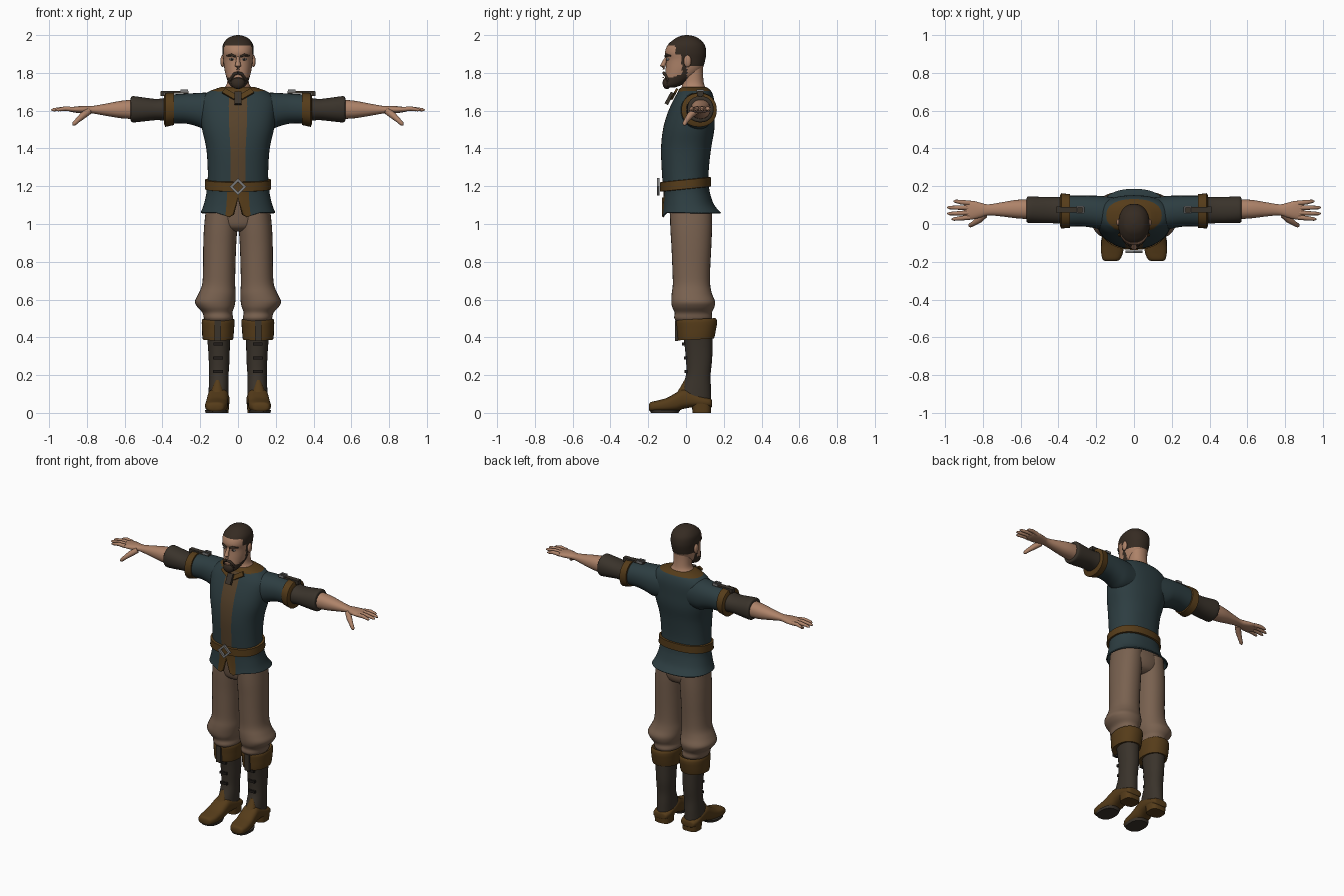
import bpy, bmesh, math
from mathutils import Vector, Matrix


def mat(name, r, g, b):
    m = bpy.data.materials.new(name)
    m.diffuse_color = (r, g, b, 1)
    return m


SKIN = mat("skin", .42, .225, .14)
HAIR = mat("dark_hair", .036, .024, .016)
TEAL = mat("teal_cloth", .026, .047, .053)
TRIM = mat("brown_leather", .092, .045, .010)
STRIP = mat("tan_brown_strip", .095, .055, .024)
DARK = mat("dark_leather", .042, .033, .024)
TAN = mat("trouser_cloth", .19, .12, .079)
METAL = mat("grey_metal", .2, .2, .2)
BLACK = mat("near_black", .015, .012, .01)
EYE = mat("eye_white", .5, .48, .45)


def finish(name, bm, mats, mirror=False, angle=40):
    bmesh.ops.recalc_face_normals(bm, faces=bm.faces[:])
    me = bpy.data.meshes.new(name)
    bm.to_mesh(me)
    bm.free()
    for m in mats:
        me.materials.append(m)
    me.polygons.foreach_set("use_smooth", [True] * len(me.polygons))
    me.set_sharp_from_angle(angle=math.radians(angle))
    ob = bpy.data.objects.new(name, me)
    bpy.context.collection.objects.link(ob)
    if mirror:
        ob.modifiers.new("mirror", 'MIRROR').use_mirror_merge = False
    return ob


def smooth_rows(rows, k):
    # Catmull-Rom interpolation between the given rows
    out = []
    for i in range(len(rows) - 1):
        a, b, c, d = rows[max(i - 1, 0)], rows[i], rows[i + 1], rows[min(i + 2, len(rows) - 1)]
        for s in range(k):
            t = s / k
            out.append([.5 * (2 * q + (r - p) * t + (2 * p - 5 * q + 4 * r - u) * t * t
                              + (3 * q - p - 3 * r + u) * t ** 3) for p, q, r, u in zip(a, b, c, d)])
    return out + [list(rows[-1])]


def loft(name, axis, rows, mats, rule=None, n=32, k=4, p=2.2, mirror=False, cap=True, warp=None):
    # each row: position along the axis, then min/max of the two other axes
    if k > 1:
        rows = smooth_rows(rows, k)
    bm = bmesh.new()
    rings = []
    for t, a0, a1, b0, b1 in rows:
        ring = []
        for j in range(n):
            th = 2 * math.pi * j / n
            s, c = math.sin(th), -math.cos(th)
            a = (a0 + a1) / 2 + (a1 - a0) / 2 * math.copysign(abs(s) ** (2 / p), s)
            b = (b0 + b1) / 2 + (b1 - b0) / 2 * math.copysign(abs(c) ** (2 / p), c)
            co = {'x': (t, a, b), 'y': (a, t, b), 'z': (a, b, t)}[axis]
            ring.append(bm.verts.new(warp(*co) if warp else co))
        rings.append(ring)
    for r0, r1 in zip(rings, rings[1:]):
        for j in range(n):
            f = bm.faces.new((r0[j], r0[(j + 1) % n], r1[(j + 1) % n], r1[j]))
            if rule:
                f.material_index = rule(f.calc_center_median(), min(j, n - 1 - j))
    if cap:
        for ring in (rings[0], rings[-1]):
            f = bm.faces.new(ring)
            if rule:
                f.material_index = rule(f.calc_center_median(), n)
    return finish(name, bm, mats, mirror)


def tube(name, pts, radii, m, n=10, mirror=True):
    bm = bmesh.new()
    pts = [Vector(q) for q in pts]
    rings = []
    for i, q in enumerate(pts):
        d = pts[min(i + 1, len(pts) - 1)] - pts[max(i - 1, 0)]
        rot = d.to_track_quat('Z', 'Y')
        rings.append([bm.verts.new(q + rot @ Vector((radii[i] * math.cos(6.28319 * j / n),
                                                     radii[i] * math.sin(6.28319 * j / n), 0))) for j in range(n)])
    for r0, r1 in zip(rings, rings[1:]):
        for j in range(n):
            bm.faces.new((r0[j], r0[(j + 1) % n], r1[(j + 1) % n], r1[j]))
    bm.faces.new(rings[0])
    bm.faces.new(rings[-1])
    return finish(name, bm, [m], mirror, 60)


def box(name, loc, size, m, mirror=False, rot=(0, 0, 0)):
    bm = bmesh.new()
    bmesh.ops.create_cube(bm, size=1, matrix=Matrix.Diagonal((*size, 1)))
    ob = finish(name, bm, [m], mirror)
    r = Matrix.Rotation(rot[2], 4, 'Z') @ Matrix.Rotation(rot[1], 4, 'Y') @ Matrix.Rotation(rot[0], 4, 'X')
    ob.data.transform(Matrix.Translation(loc) @ r)
    return ob


def ball(name, loc, size, m, mirror=False):
    bm = bmesh.new()
    bmesh.ops.create_uvsphere(bm, u_segments=20, v_segments=12, radius=1,
                              matrix=Matrix.Translation(loc) @ Matrix.Diagonal((*size, 1)))
    return finish(name, bm, [m], mirror, 80)


# tunic body with front strip and neck trim
def tunic_rule(c, col):
    if c.z > 1.705 + .1 * min(c.y, 0):
        return 1
    return 2 if col < 2 else 0


loft("tunic_body", 'z', [
    (1.17, -.163, .163, -.12, .12), (1.28, -.16, .16, -.128, .12), (1.40, -.168, .168, -.132, .133),
    (1.50, -.19, .19, -.122, .15), (1.58, -.20, .20, -.10, .152), (1.65, -.20, .20, -.07, .15),
    (1.695, -.165, .165, -.045, .138), (1.715, -.12, .12, -.035, .122), (1.725, -.09, .09, -.02, .108)],
    [TEAL, TRIM, STRIP], tunic_rule, n=64, k=5, p=2.3)


# tunic skirt with open front notch and leather edges
def skirt_warp(x, y, z):
    if y < 0:
        z = max(z, 1.14 - 2.8 * abs(x)) if z < 1.15 else z
        z -= .03 * max(0, 1 - abs(abs(x) - .045) / .07) * max(0, (1.14 - z) / .1)
    return x, y, z


skirt = loft("tunic_skirt", 'z', [
    (1.21, -.165, .165, -.12, .12), (1.16, -.168, .168, -.118, .128), (1.10, -.182, .182, -.122, .15),
    (1.06, -.198, .198, -.128, .186)], [TEAL, TRIM], lambda c, col: int(col < 3),
    n=64, k=6, p=2.3, cap=False, warp=skirt_warp)
skirt.modifiers.new("thickness", 'SOLIDIFY').thickness = .008

# belt, tilted up at the back, and diamond buckle
belt = loft("belt", 'z', [
    (1.178, -.165, .165, -.125, .122), (1.18, -.176, .176, -.137, .132), (1.228, -.174, .174, -.137, .132),
    (1.23, -.16, .16, -.125, .122)], [TRIM], n=48, k=1, p=2.3, warp=lambda x, y, z: (x, y, z + .1 * y + .006))
for i in range(4):
    a = math.pi / 4 + i * math.pi / 2
    box("buckle_bar", (.026 * math.cos(a), -.147, 1.197 + .026 * math.sin(a)), (.013, .014, .064),
        METAL, rot=(0, -a, 0))

# collar V, lace and trim
for s in (-1, 1):
    box("collar_flap", (s * .045, -.062, 1.688), (.075, .012, .03), TRIM, rot=(-.6, s * -.5, s * .3))
box("throat_lace", (0, -.088, 1.665), (.038, .02, .07), DARK, rot=(-.5, 0, 0))

# sleeves, trim bands and cuffs
loft("sleeve", 'x', [
    (.10, -.04, .14, 1.50, 1.69), (.17, -.03, .148, 1.50, 1.695), (.22, -.02, .15, 1.518, 1.693),
    (.28, -.012, .15, 1.532, 1.69), (.36, -.015, .15, 1.532, 1.685)], [TEAL], mirror=True)
loft("sleeve_band", 'x', [
    (.338, -.01, .15, 1.54, 1.685), (.34, -.02, .158, 1.524, 1.696), (.385, -.024, .163, 1.514, 1.692),
    (.392, -.01, .15, 1.53, 1.675)], [TRIM], k=1, mirror=True)
loft("arm_cuff", 'x', [
    (.37, 0, .145, 1.545, 1.67), (.43, .004, .142, 1.55, 1.662), (.50, .004, .144, 1.543, 1.67),
    (.555, .006, .146, 1.538, 1.677), (.567, .01, .14, 1.545, 1.67), (.568, .02, .13, 1.555, 1.66)],
    [DARK], k=3, mirror=True)
box("shoulder_strap", (.335, .075, 1.697), (.145, .03, .012), DARK, True)
for y in (.058, .092):
    box("strap_buckle_side", (.285, y, 1.704), (.04, .007, .014), METAL, True)
for x in (.268, .302):
    box("strap_buckle_end", (x, .075, 1.704), (.007, .04, .014), METAL, True)
box("strap_tip", (.40, .075, 1.69), (.02, .034, .025), DARK, True)

# forearms and hands
loft("forearm", 'x', [
    (.54, .025, .13, 1.555, 1.66), (.62, .03, .128, 1.56, 1.652), (.70, .04, .115, 1.573, 1.637),
    (.77, .046, .104, 1.585, 1.625), (.81, .035, .112, 1.586, 1.625), (.85, .025, .122, 1.588, 1.623),
    (.885, .025, .122, 1.594, 1.618), (.90, .035, .112, 1.60, 1.613)], [SKIN], n=24, mirror=True)
for y0, x1, y1 in ((.035, .965, .026), (.06, .988, .055), (.086, .988, .087), (.111, .955, .12)):
    tube("finger", [(.87, y0, 1.607), (.915, (y0 + y1) / 2, 1.611), (x1 - .012, y1, 1.605), (x1, y1, 1.602)],
         [.013, .012, .009, .004], SKIN)
tube("thumb", [(.79, .05, 1.597), (.82, .022, 1.575), (.85, .002, 1.548), (.868, -.008, 1.53), (.874, -.01, 1.523)],
     [.018, .018, .013, .011, .004], SKIN)

# neck and head
loft("neck", 'z', [(1.66, -.1, .1, -.05, .115), (1.705, -.085, .085, -.032, .112), (1.74, -.06, .06, -.02, .096),
                   (1.79, -.055, .055, -.02, .09), (1.84, -.055, .055, -.02, .09)], [SKIN])


def head_rule(c, col):
    hairline = 1.945 if c.y < -.055 else (1.895 if c.y < -.022 else (1.80 if c.y < .005 else 1.835))
    beard = c.y < .005 and c.z < (1.775 if c.y < -.085 else 1.772 + .35 * max(0, c.y + .085))
    return int(c.z > hairline or beard)


loft("head", 'z', [
    (1.722, -.025, .025, -.108, -.06), (1.738, -.045, .045, -.115, -.02), (1.775, -.061, .061, -.112, .04),
    (1.82, -.072, .072, -.108, .085), (1.87, -.078, .078, -.104, .102), (1.91, -.083, .083, -.111, .107),
    (1.95, -.079, .079, -.095, .098), (1.98, -.058, .058, -.06, .07), (1.994, -.032, .032, -.033, .042),
    (2.0, -.006, .006, -.004, .01)], [SKIN, HAIR], head_rule, n=64, k=6, p=2.2)
ball("chin_beard", (0, -.101, 1.746), (.036, .023, .032), HAIR)
tube("moustache", [(0, -.118, 1.800), (.018, -.113, 1.795), (.034, -.1, 1.776), (.04, -.092, 1.755)],
     [.008, .009, .008, .005], HAIR)
box("lip", (0, -.121, 1.776), (.026, .008, .006), SKIN)
tube("nose", [(0, -.1, 1.885), (0, -.113, 1.862), (0, -.123, 1.836), (0, -.117, 1.818)],
     [.008, .011, .016, .009], SKIN, mirror=False)
ball("ear", (.082, .008, 1.862), (.011, .02, .032), SKIN, True)
tube("eyebrow", [(.012, -.109, 1.887), (.035, -.105, 1.895), (.06, -.082, 1.89)], [.006, .007, .004], HAIR)
ball("eye_white", (.033, -.096, 1.872), (.014, .009, .006), EYE, True)
ball("iris", (.033, -.102, 1.872), (.006, .005, .006), BLACK, True)

# trousers
loft("hips", 'z', [(.96, -.06, .06, -.03, .09), (.985, -.13, .13, -.07, .125), (1.05, -.168, .168, -.085, .138),
                   (1.16, -.16, .16, -.1, .115)], [TAN])
loft("trouser_leg", 'z', [
    (1.08, .0, .17, -.085, .138), (.98, .004, .18, -.083, .138), (.88, .01, .184, -.077, .134),
    (.76, .014, .185, -.072, .128), (.68, .015, .19, -.07, .128), (.63, .012, .21, -.076, .138),
    (.59, .014, .228, -.078, .154), (.56, .02, .215, -.073, .15), (.53, .03, .188, -.06, .137),
    (.50, .026, .18, -.062, .138), (.475, .04, .165, -.04, .12)], [TAN], mirror=True)

# boots: folded cuff, shaft, foot, heel, straps
loft("boot_cuff", 'z', [
    (.478, .045, .165, -.03, .13), (.494, .022, .187, -.05, .155), (.475, .018, .192, -.052, .165),
    (.43, .022, .190, -.047, .158), (.386, .026, .186, -.042, .148), (.392, .045, .165, -.01, .13)],
    [TRIM], k=2, mirror=True, warp=lambda x, y, z: (x, y, z + .05 * y))
loft("boot_shaft", 'z', [
    (.45, .04, .17, -.02, .14), (.36, .043, .160, -.008, .14), (.28, .045, .155, 0, .138),
    (.2, .05, .153, .0, .13), (.13, .05, .155, -.025, .132), (.07, .05, .158, -.05, .133)], [DARK], mirror=True)
loft("boot_foot", 'y', [
    (-.197, .10, .145, .018, .04), (-.188, .075, .165, .008, .056), (-.15, .058, .174, .006, .066),
    (-.10, .054, .172, .006, .08), (-.05, .052, .166, .01, .108), (-.01, .05, .162, .022, .128),
    (.04, .045, .162, .03, .11), (.10, .045, .162, .03, .085), (.132, .055, .152, .03, .075),
    (.138, .075, .13, .035, .06)], [TRIM], p=2.7, mirror=True)
loft("boot_heel", 'z', [(0, .05, .158, .035, .132), (.05, .047, .161, .03, .135)], [TRIM], k=1, p=3, mirror=True)
loft("boot_sole", 'z', [(0, .06, .172, -.186, -.04), (.016, .055, .175, -.194, -.03)], [DARK], k=1, p=2.5, mirror=True)
loft("boot_tongue", 'z', [(.07, .065, .152, -.075, .02), (.12, .078, .14, -.04, .02), (.175, .095, .12, -.008, .02)],
     [TRIM], mirror=True)
box("cuff_strap", (.107, -.05, .435), (.034, .014, .11), DARK, True)
for z, y in ((.365, -.012), (.29, -.003), (.22, .0)):
    box("boot_lace_strap", (.105, y, z), (.05, .016, .016), BLACK, True)
